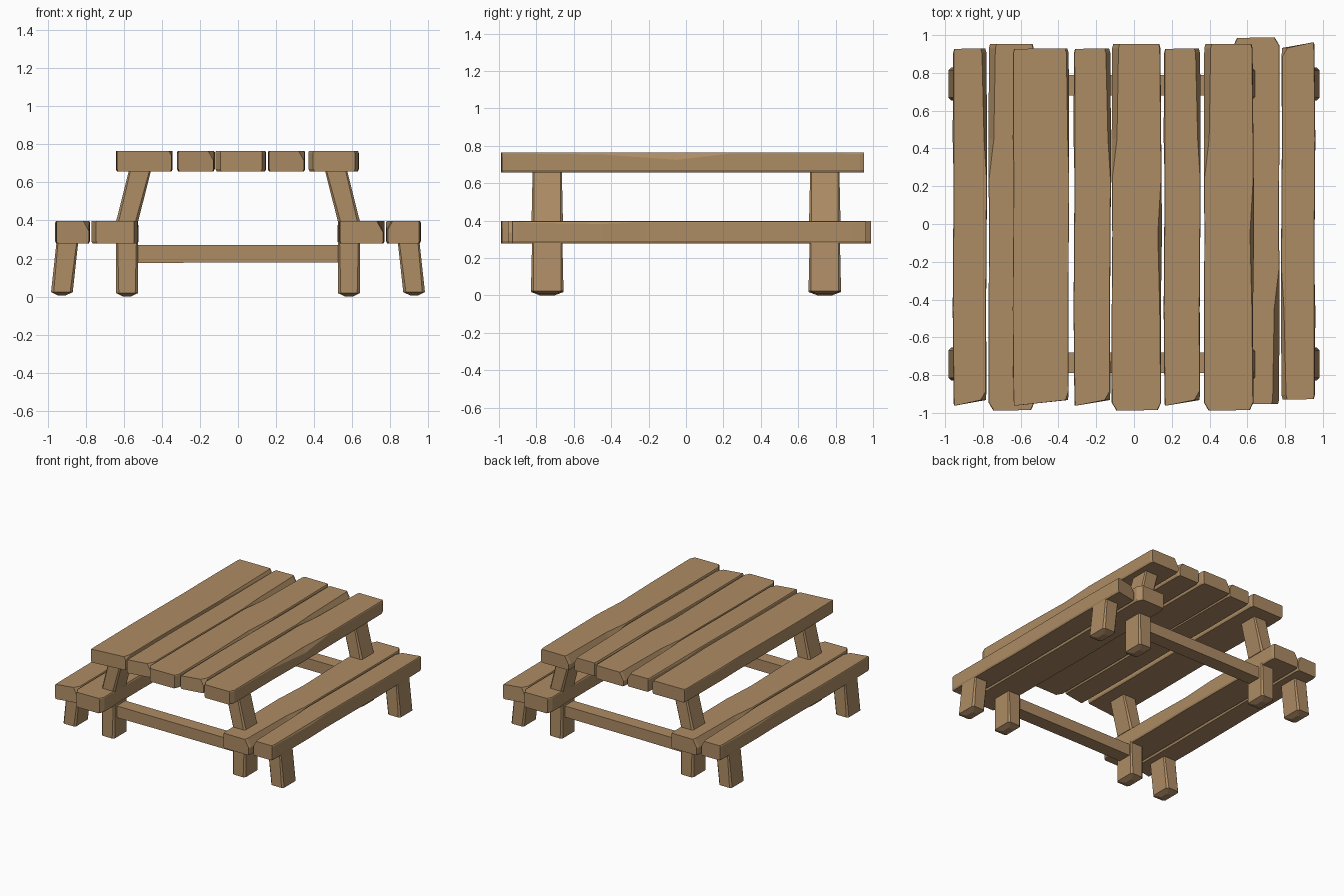
import bpy, bmesh

if "Cube" in bpy.data.objects:
    bpy.data.objects.remove(bpy.data.objects["Cube"])

wood = bpy.data.materials.new("warm wood")
wood.diffuse_color = (0.42, 0.262, 0.128, 1)
wood.use_nodes = True
wood.node_tree.nodes["Principled BSDF"].inputs["Base Color"].default_value = wood.diffuse_color


def loft(name, rings):
    """Skin a list of equal-length point rings and cap both ends."""
    bm = bmesh.new()
    loops = [[bm.verts.new(p) for p in ring] for ring in rings]
    n = len(loops[0])
    for a, b in zip(loops, loops[1:]):
        for i in range(n):
            j = (i + 1) % n
            bm.faces.new((a[i], a[j], b[j], b[i]))
    bm.faces.new(loops[0])
    bm.faces.new(loops[-1])
    bmesh.ops.recalc_face_normals(bm, faces=bm.faces)
    mesh = bpy.data.meshes.new(name)
    bm.to_mesh(mesh)
    bm.free()
    mesh.materials.append(wood)
    ob = bpy.data.objects.new(name, mesh)
    bpy.context.collection.objects.link(ob)
    return ob


# Plank stations: y at left, y at right, inset left, inset right, chamfer left, chamfer right
WIDE = [(-0.988, -0.985, .025, .022, .004, .004),
        (-0.945, -0.945, .000, .004, .003, .003),
        (-0.45, -0.45, .000, .006, .002, .006),
        (-0.05, -0.05, .003, .000, .002, .022),
        (0.24, 0.24, .000, .002, .003, .003),
        (0.45, 0.45, .000, .004, .028, .003),
        (0.93, 0.93, .002, .008, .034, .004),
        (0.953, 0.953, .008, .014, .034, .004)]
NARROW = [(-0.962, -0.932, .006, .006, .004, .028),
          (-0.89, -0.885, .004, .003, .003, .004),
          (-0.45, -0.45, .000, .005, .003, .003),
          (0.24, 0.24, .005, .000, .003, .003),
          (0.45, 0.45, .000, .000, .008, .016),
          (0.905, 0.905, .002, .003, .004, .024),
          (0.927, 0.93, .008, .010, .004, .024)]


def plank(name, x0, x1, z0, z1, stations, wear=1.0, turned=False):
    s = -1 if turned else 1
    rings = []
    for yl, yr, il, ir, cl, cr in stations:
        l, r = x0 + il, x1 - ir
        cl, cr = cl * wear, cr * wear
        pts = [(l + .006, yl, z0), (r - .006, yr, z0),
               (r, yr, z0 + .012), (r, yr, z1 - cr * 1.8),
               (r - cr, yr, z1), (l + cl, yl, z1),
               (l, yl, z1 - cl * 1.8), (l, yl, z0 + .012)]
        rings.append([(s * x, s * y, z) for x, y, z in pts])
    return loft(name, rings)


# Table top
for i, (x0, x1, kind, wear) in enumerate([
        (-0.642, -0.343, NARROW, .5), (-0.32, -0.122, NARROW, 1),
        (-0.118, 0.148, WIDE, 1), (0.157, 0.353, NARROW, 1),
        (0.37, 0.636, WIDE, 1)]):
    plank(f"table_plank_{i + 1}", x0, x1, 0.658, 0.764, kind, wear)

# Benches: the right one is the left one turned half round
for side, turned in (("left", False), ("right", True)):
    plank(f"{side}_bench_outer_plank", -0.96, -0.778, 0.278, 0.396, NARROW, 1, turned)
    plank(f"{side}_bench_inner_plank", -0.77, -0.523, 0.278, 0.398, WIDE, 1, turned)


def post_ring(cx, cy, z, hx, hy, c):
    return [(cx + x, cy + y, z) for x, y in (
        (-hx + c, -hy), (hx - c, -hy), (hx, -hy + c), (hx, hy - c),
        (hx - c, hy), (-hx + c, hy), (-hx, hy - c), (-hx, -hy + c))]


def post(name, xb, xt, y, z0, z1, hx, hy, foot):
    """Chamfered post leaning from xb at the bottom to xt at the top."""
    rings = [post_ring(xb, y, z0 + .018, hx, hy, .014),
             post_ring(xt, y, z1, hx, hy - .006, .008)]
    if foot:  # worn foot, slightly domed
        rings.insert(0, post_ring(xb, y, z0, hx * .35, hy * .45, .008))
    loft(name, rings)


# Legs on each side, and cross bars front and back
for yname, sy in (("front", -1), ("back", 1)):
    y = 0.742 * sy
    for xname, sx in (("left", -1), ("right", 1)):
        tag = f"{yname}_{xname}"
        post(f"{tag}_outer_leg", .925 * sx, .896 * sx, y, 0.006, .29, .057, .087, True)
        post(f"{tag}_inner_leg", .583 * sx, .583 * sx, y, 0.0, .29, .057, .087, True)
        post(f"{tag}_table_leg", .583 * sx, .513 * sx, y, .375, .67, .058, .084, False)
    yc = 0.735 * sy
    loft(f"{yname}_cross_bar", [
        [(x, yc - .055, .176 + d), (x, yc + .055, .176 + d),
         (x, yc + .055, .27), (x, yc - .055, .27)]
        for x, d in ((-.54, 0), (-.15, .003), (.54, .004))])
